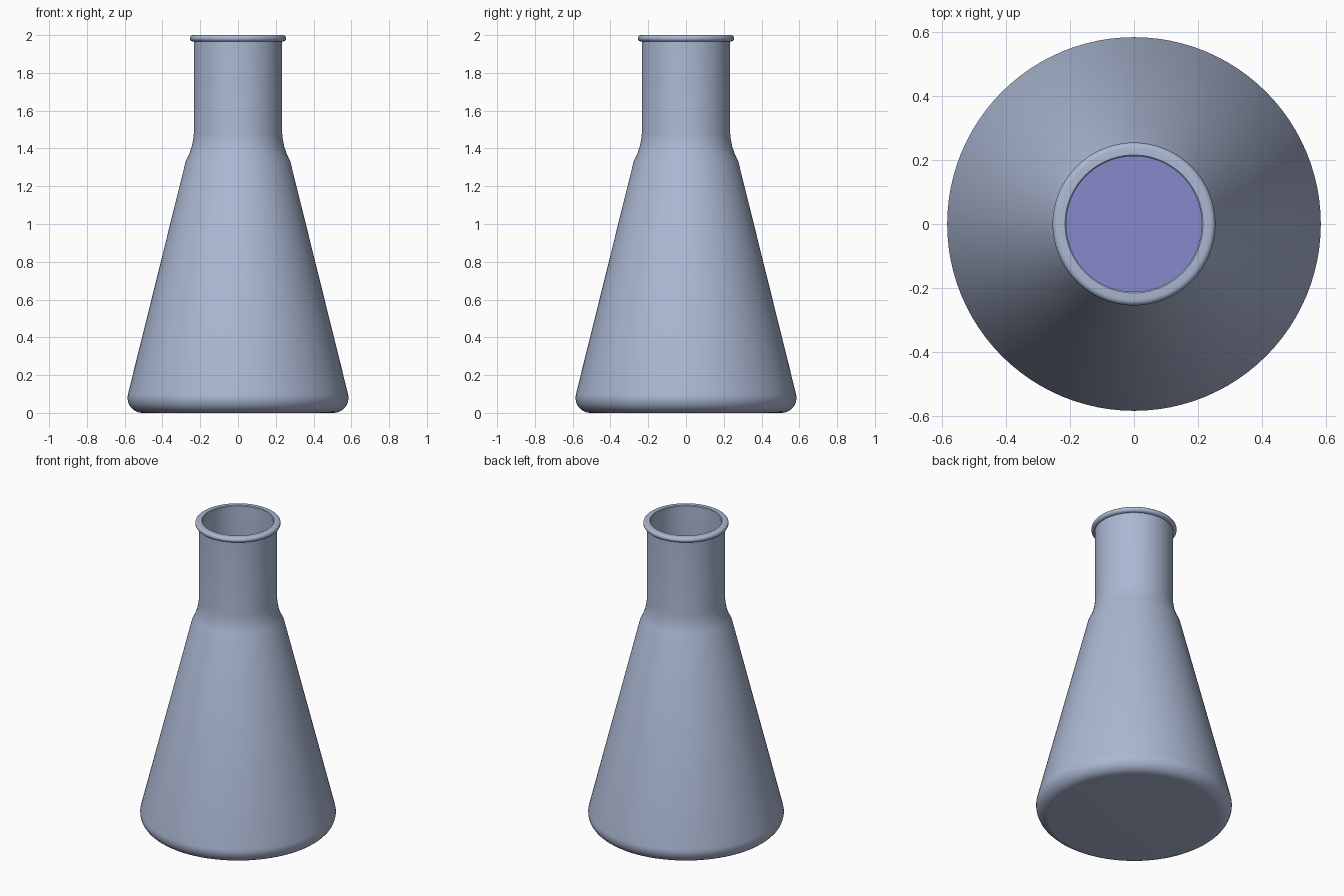
import bpy, bmesh, math

cube = bpy.data.objects.get("Cube")
if cube:
    bpy.data.objects.remove(cube, do_unlink=True)


def material(name, colour):
    mat = bpy.data.materials.new(name)
    mat.use_nodes = True
    mat.diffuse_color = colour
    mat.node_tree.nodes["Principled BSDF"].inputs["Base Color"].default_value = colour
    return mat


def lathe(name, profile, mat, steps=96):
    """Revolve a (radius, height) profile that starts and ends on the z axis."""
    bm = bmesh.new()
    verts = [bm.verts.new((r, 0, z)) for r, z in profile]
    edges = [bm.edges.new(pair) for pair in zip(verts, verts[1:])]
    bmesh.ops.spin(bm, geom=verts + edges, cent=(0, 0, 0), axis=(0, 0, 1),
                   angle=math.tau, steps=steps, use_duplicate=False)
    bmesh.ops.remove_doubles(bm, verts=bm.verts[:], dist=0.0005)
    bmesh.ops.recalc_face_normals(bm, faces=bm.faces[:])
    mesh = bpy.data.meshes.new(name)
    bm.to_mesh(mesh)
    bm.free()
    mesh.materials.append(mat)
    obj = bpy.data.objects.new(name, mesh)
    bpy.context.collection.objects.link(obj)
    bpy.ops.object.select_all(action="DESELECT")
    obj.select_set(True)
    bpy.context.view_layer.objects.active = obj
    bpy.ops.object.shade_smooth_by_angle(angle=math.radians(35))
    return obj


def arc(cx, cz, r, start, end, count=6):
    """Points along a circular arc, with angles in degrees."""
    angles = [math.radians(start + (end - start) * i / count) for i in range(count + 1)]
    return [(cx + r * math.cos(a), cz + r * math.sin(a)) for a in angles]


glass = material("pale blue glass", (0.41, 0.48, 0.65, 1))
purple = material("violet liquid", (0.24, 0.255, 0.60, 1))

# Glass shell: rounded base, cone, flared shoulder, neck and rolled lip
outer = ([(0, 0)] + arc(0.505, 0.08, 0.08, -90, 14, 10)
         + [(0.276, 1.335), (0.258, 1.37), (0.245, 1.41), (0.237, 1.45), (0.234, 1.48),
            (0.234, 1.965)]
         + arc(0.238, 1.983, 0.017, -80, 90, 8))
inner = [(0.216, 2.0), (0.212, 1.996), (0.212, 1.48), (0.216, 1.44), (0.225, 1.40),
         (0.238, 1.365), (0.254, 1.33)]
floor = arc(0.49, 0.085, 0.065, 14, -90, 8) + [(0, 0.02)]
lathe("flask_glass", outer + inner + floor, glass)

# Liquid resting inside the cone, just clear of the glass
level = 0.62
wall = arc(0.485, 0.087, 0.062, -90, 14, 8)
t = (level - 0.1) / (1.33 - 0.1)
lathe("liquid", [(0, 0.025)] + wall + [(0.55 + (0.25 - 0.55) * t, level), (0, level)], purple)
